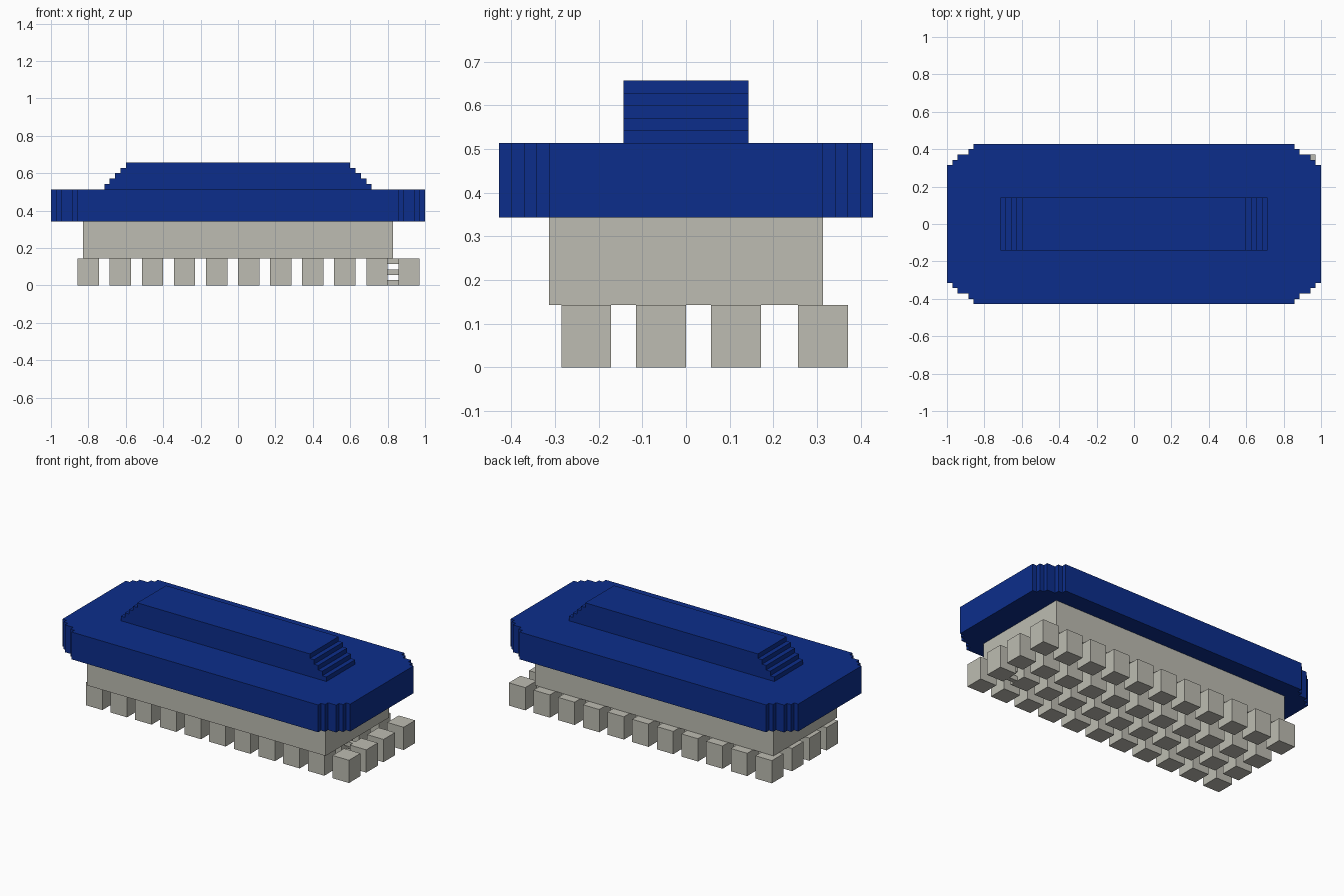
import bpy
import bmesh
from mathutils import Vector

U = 2 / 70  # one block unit

cube = bpy.data.objects.get("Cube")
if cube:
    bpy.data.objects.remove(cube, do_unlink=True)


def material(name, rgb):
    mat = bpy.data.materials.new(name)
    mat.use_nodes = True
    mat.diffuse_color = (*rgb, 1)
    mat.node_tree.nodes["Principled BSDF"].inputs["Base Color"].default_value = (*rgb, 1)
    return mat


blue = material("deep blue", (0.0037, 0.027, 0.26))
grey = material("warm grey", (0.51, 0.505, 0.445))


def finish(name, bm, mat):
    bmesh.ops.recalc_face_normals(bm, faces=bm.faces)
    mesh = bpy.data.meshes.new(name)
    bm.to_mesh(mesh)
    bm.free()
    mesh.materials.append(mat)
    obj = bpy.data.objects.new(name, mesh)
    bpy.context.collection.objects.link(obj)
    return obj


def box(name, low, high, mat):
    """Box between two corners given in block units."""
    low, high = Vector(low) * U, Vector(high) * U
    bm = bmesh.new()
    bmesh.ops.create_cube(bm, size=1)
    bmesh.ops.scale(bm, vec=high - low, verts=bm.verts)
    bmesh.ops.translate(bm, vec=(low + high) / 2, verts=bm.verts)
    return finish(name, bm, mat)


def prism(name, outline, direction, mat):
    """Extrude a flat outline, given in block units."""
    bm = bmesh.new()
    face = bm.faces.new([bm.verts.new(Vector(p) * U) for p in outline])
    result = bmesh.ops.extrude_face_region(bm, geom=[face], use_keep_orig=True)
    moved = [g for g in result["geom"] if isinstance(g, bmesh.types.BMVert)]
    bmesh.ops.translate(bm, vec=Vector(direction) * U, verts=moved)
    return finish(name, bm, mat)


# Blue body: rectangle with stair-stepped corners
corner = [(35, 11), (34, 11), (34, 12), (33, 12), (33, 13),
          (31, 13), (31, 14), (30, 14), (30, 15)]
right_half = [(x, -y) for x, y in reversed(corner)] + corner
plan = right_half + [(-x, -y) for x, y in right_half]
prism("body", [(x, y, 12) for x, y in plan], (0, 0, 6), blue)

# Handle: long ridge with stepped ends
steps = []
for i in range(5):
    steps += [(25 - i, 18 + i), (25 - i, 19 + i)]
ridge = steps + [(-x, z) for x, z in reversed(steps)]
prism("handle", [(x, -5, z) for x, z in ridge], (0, 10, 0), blue)

# Bristle block under the body
box("bristle_block", (-29, -11, 5), (29, 11, 12), grey)

# Rows of square bristle tufts
for row, y in enumerate((-10, -4, 2, 9)):
    for col in range(11):
        x = -30 + 6 * col
        box(f"bristle_{row + 1}_{col + 1}", (x, y, 0), (x + 4, y + 4, 5), grey)

# Thin bars joining the last two tufts of one row
for z in (0, 2, 4):
    box(f"bristle_link_{z // 2 + 1}", (28, -3, z), (30, -2, z + 1), grey)
